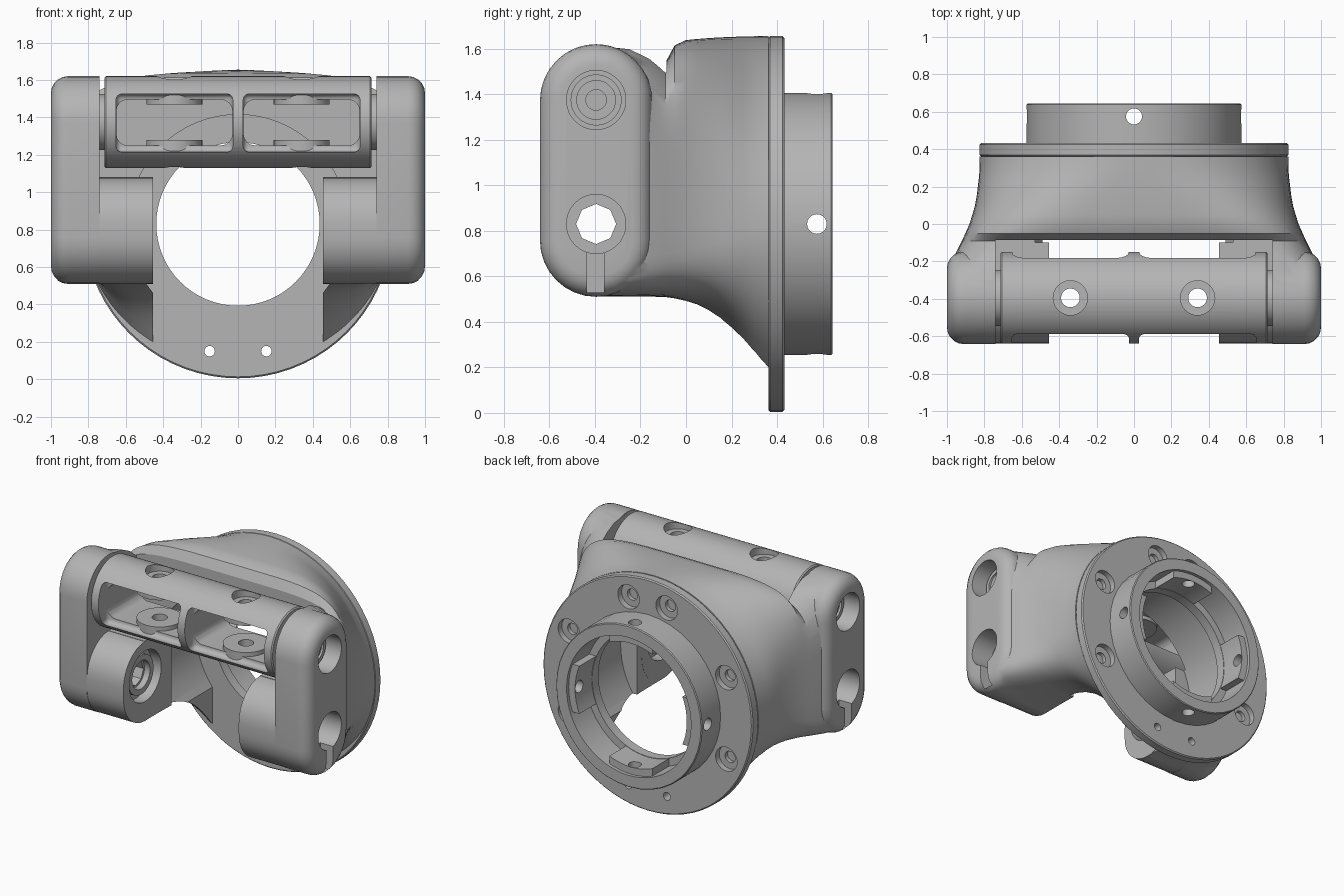
import bpy, bmesh, math
from mathutils import Matrix, Vector

if "Cube" in bpy.data.objects:
    bpy.data.objects.remove(bpy.data.objects["Cube"], do_unlink=True)

GREY = bpy.data.materials.new("plain_grey")
GREY.use_nodes = True
COLOR = (0.46, 0.46, 0.46, 1)
GREY.diffuse_color = COLOR
GREY.node_tree.nodes["Principled BSDF"].inputs["Base Color"].default_value = COLOR

CZ = 0.83                    # height of the bore axis and of the lower pivots
PY, TOPZ = -0.395, 1.375     # pivot line and upper pivot height
BAR_R = 0.245


def finish(name, bm):
    bmesh.ops.recalc_face_normals(bm, faces=bm.faces)
    mesh = bpy.data.meshes.new(name)
    bm.to_mesh(mesh)
    bm.free()
    mesh.materials.append(GREY)
    obj = bpy.data.objects.new(name, mesh)
    bpy.context.collection.objects.link(obj)
    return obj


def cyl(axis, center, r, length, segs=48, rim=0, name="cutter"):
    """Cylinder along an axis, with an optional chamfer on both rims."""
    bm = bmesh.new()
    direction = Vector([float(a == axis) for a in "xyz"])
    turn = Vector((0, 0, 1)).rotation_difference(direction).to_matrix().to_4x4()
    bmesh.ops.create_cone(bm, cap_ends=True, segments=segs, radius1=r, radius2=r,
                          depth=length, matrix=Matrix.Translation(center) @ turn)
    if rim:
        edges = [e for e in bm.edges if any(len(f.verts) > 4 for f in e.link_faces)]
        bmesh.ops.bevel(bm, geom=edges, offset=rim, segments=1, affect='EDGES')
    return finish(name, bm)


def box(lo, hi, bevel=0):
    bm = bmesh.new()
    lo, hi = Vector(lo), Vector(hi)
    bmesh.ops.create_cube(bm, size=1, matrix=Matrix.Translation((lo + hi) / 2)
                          @ Matrix.Diagonal((*(hi - lo), 1)))
    if bevel:
        bmesh.ops.bevel(bm, geom=bm.edges[:], offset=bevel, segments=4,
                        profile=0.5, affect='EDGES')
    return finish("cutter", bm)


def combine(obj, tools, operation='DIFFERENCE'):
    """Apply each tool to the object, then remove the tool."""
    for tool in tools:
        mod = obj.modifiers.new("combine", 'BOOLEAN')
        mod.operation, mod.object, mod.solver = operation, tool, 'EXACT'
        bpy.context.view_layer.objects.active = obj
        bpy.ops.object.modifier_apply(modifier=mod.name)
        bpy.data.objects.remove(tool, do_unlink=True)
    return obj


def pill(s, x0, x1, z0, z1, r, bevel):
    """Upright pill outline stretched along x, with a rounded outer rim."""
    bm = bmesh.new()
    outline = []
    for i in range(34):
        top = i < 17
        a = math.pi * (i if top else i - 1) / 16
        z = (z1 - r) if top else (z0 + r)
        outline.append((PY + r * math.cos(a), z + r * math.sin(a)))
    inner = [bm.verts.new((s * x0, y, z)) for y, z in outline]
    outer = [bm.verts.new((s * x1, y, z)) for y, z in outline]
    bm.faces.new(inner)
    cap = bm.faces.new(outer)
    for i in range(len(inner)):
        j = (i + 1) % len(inner)
        bm.faces.new((inner[i], inner[j], outer[j], outer[i]))
    bmesh.ops.recalc_face_normals(bm, faces=bm.faces)
    if bevel:
        bmesh.ops.bevel(bm, geom=cap.edges[:], offset=bevel, segments=5,
                        profile=0.5, affect='EDGES')
    return finish("arm", bm)


# Housing: rounded rectangle at the arms flowing into a circle at the flange
# each row: y, half width, height above axis, depth below axis
ROWS = [(-0.40, 0.995, 0.787, 0.318), (-0.25, 0.99, 0.78, 0.318),
        (-0.16, 0.955, 0.75, 0.319), (-0.09, 0.92, 0.71, 0.323),
        (-0.05, 0.902, 0.785, 0.33), (0.0, 0.88, 0.808, 0.343),
        (0.05, 0.864, 0.813, 0.362), (0.1, 0.85, 0.817, 0.392),
        (0.15, 0.841, 0.82, 0.435), (0.2, 0.835, 0.822, 0.493),
        (0.25, 0.829, 0.824, 0.563), (0.3, 0.825, 0.825, 0.65),
        (0.362, 0.825, 0.825, 0.755)]
bm = bmesh.new()
rings = []
for y, w, up, down in ROWS:
    n = 2 + 8 * (max(0, 0.362 - y) / 0.762) ** 1.6
    ring = []
    for i in range(72):
        a = math.tau * i / 72
        c, s = math.cos(a), math.sin(a)
        x = math.copysign(abs(c) ** (2 / n), c) * w
        z = math.copysign(abs(s) ** (2 / n), s) * (up if s > 0 else down)
        ring.append(bm.verts.new((x, y, CZ + z)))
    rings.append(ring)
for a, b in zip(rings, rings[1:]):
    for i in range(72):
        j = (i + 1) % 72
        bm.faces.new((a[i], a[j], b[j], b[i]))
bm.faces.new(rings[0])
bm.faces.new(rings[-1])
housing = finish("housing_with_arms", bm)

# Space for the bar, lower slot and bore
combine(housing, [box((-0.74, -1, 1.08), (0.74, -0.085, 2)),
                  box((-0.455, -1, -0.2), (0.455, 0.5, 1.082)),
                  cyl('y', (0, 0.2, CZ), 0.585, 0.6, 64)])

# Arms and inner pivot blocks
for s in (1, -1):
    combine(housing, [pill(s, 0.741, 1.0, 0.51, 1.62, 0.247, 0.09),
                      pill(s, 0.454, 0.8, 0.512, 1.078, 0.245, 0)], 'UNION')
for s in (1, -1):
    combine(housing, [
        cyl('x', (s * 0.93, PY, TOPZ), 0.13, 0.2),
        cyl('x', (s * 0.93, PY, CZ), 0.13, 0.2),
        cyl('x', (s * 0.7, PY, CZ), 0.088, 0.8, 8),
        cyl('x', (s * 0.47, PY, CZ), 0.18, 0.12),
        box((s * 0.955 - 0.055, -0.435, 0.53), (s * 0.955 + 0.055, -0.36, 0.75))])

# Flange with screw holes
flange = cyl('y', (0, 0.397, CZ), 0.825, 0.07, 72, 0.008, "flange")
combine(flange, [cyl('y', (0, 0.4, CZ), 0.437, 0.3, 64)])
for s in (1, -1):
    combine(flange, [cyl('y', (s * 0.152, 0.4, 0.15), 0.028, 0.3, 20)])
    for x, z in ((0.15, 0.66), (0.62, 0.29), (0.62, -0.29)):
        combine(flange, [cyl('y', (s * x, 0.42, CZ + z), 0.085, 0.06, 24),
                         cyl('y', (s * x, 0.4, CZ + z), 0.04, 0.3, 16)])

# Rear collar with four drilled lugs inside
collar = cyl('y', (0, 0.534, CZ), 0.575, 0.22, 40, 0.006, "rear_collar")
combine(collar, [cyl('y', (0, 0.55, CZ), 0.49, 0.4, 64)])
for x, z in ((1, 0), (-1, 0), (0, 1), (0, -1)):
    half = Vector((0.07 if x else 0.17, 0, 0.07 if z else 0.17))
    mid = Vector((x * 0.46, 0, CZ + z * 0.46))
    lug = box(mid - half + Vector((0, 0.426, 0)), mid + half + Vector((0, 0.62, 0)))
    combine(lug, [cyl('y', (0, 0.5, CZ), 0.44, 0.6, 64)])
    combine(collar, [lug], 'UNION')
for axis in "xz":
    combine(collar, [cyl(axis, (0, 0.575, CZ), 0.043, 1.4, 20)])

# Cross bar: round rod with two flared windows and screw bosses
bar = cyl('x', (0, PY, TOPZ), BAR_R, 1.43, 64, 0.008, "cross_bar")
for s in (1, -1):
    mid = s * 0.34
    combine(bar, [box((mid - 0.31, -1, 1.25), (mid + 0.31, 0.3, 1.495), 0.06),
                  box((mid - 0.312, -1, 1.215), (mid + 0.312, -0.53, 1.525), 0.03)])
    for z in (1.245, 1.505):
        combine(bar, [cyl('z', (mid, PY, z), 0.15, 0.07, 32)], 'UNION')
    combine(bar, [cyl('z', (mid, PY, TOPZ), 0.05, 1, 24),
                  cyl('z', (mid, PY, 1.61), 0.092, 0.09, 32)])

# Pivot pins through the upper arms and ring bushings in the lower pivots
parts = [housing, flange, collar, bar]
for s, side in ((1, "left"), (-1, "right")):
    pin = cyl('x', (s * 0.79, PY, TOPZ), 0.112, 0.2, 40, name=side + "_pin")
    combine(pin, [cyl('x', (s * 0.89, PY, TOPZ), 0.085, 0.03),
                  cyl('x', (s * 0.89, PY, TOPZ), 0.045, 0.1, 20)])
    washer = cyl('x', (s * 0.727, PY, TOPZ), 0.15, 0.032, name=side + "_washer")
    bush = cyl('x', (s * 0.512, PY, CZ), 0.14, 0.05, name=side + "_bushing")
    combine(bush, [cyl('x', (s * 0.5, PY, CZ), 0.1, 0.3, 32)])
    parts += [pin, washer, bush]

# Smooth curved faces, keep edges sharp
bpy.ops.object.select_all(action='DESELECT')
for part in parts:
    part.select_set(True)
bpy.context.view_layer.objects.active = housing
bpy.ops.object.shade_smooth_by_angle(angle=math.radians(28))
